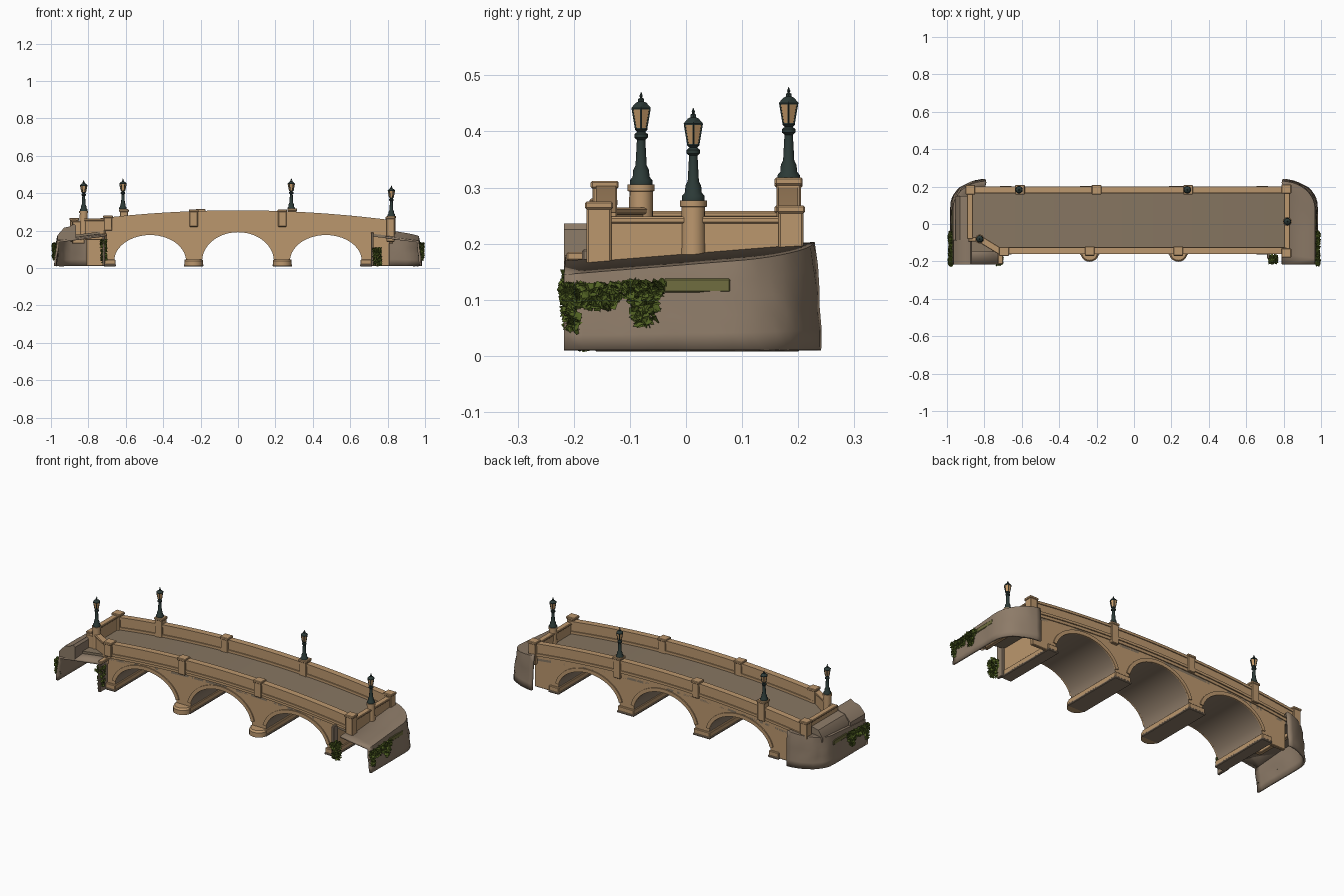
import bpy, bmesh, math, random
from mathutils import Vector, Matrix, Euler

if "Cube" in bpy.data.objects:
    bpy.data.objects.remove(bpy.data.objects["Cube"])
random.seed(4)

def mat(name, *rgb):
    m = bpy.data.materials.new(name)
    m.diffuse_color = (*rgb, 1)
    m.use_nodes = True
    m.node_tree.nodes["Principled BSDF"].inputs["Base Color"].default_value = m.diffuse_color
    return m

STONE = mat("tan stone", 0.50, 0.31, 0.155)
WORN = mat("weathered stone", 0.33, 0.20, 0.10)
ROCK = mat("grey brown rock", 0.27, 0.20, 0.14)
ROAD = mat("road", 0.24, 0.18, 0.12)
IVY = mat("ivy green", 0.085, 0.125, 0.017)
MOSS = mat("moss", 0.16, 0.155, 0.05)
IRON = mat("dark green iron", 0.025, 0.042, 0.038)
GLASS = mat("amber glass", 0.55, 0.32, 0.14)

def finish(bm, name, *mats, smooth=False, normals=True):
    if normals:
        bmesh.ops.recalc_face_normals(bm, faces=bm.faces)
    me = bpy.data.meshes.new(name)
    bm.to_mesh(me)
    bm.free()
    for m in mats:
        me.materials.append(m)
    ob = bpy.data.objects.new(name, me)
    bpy.context.collection.objects.link(ob)
    if smooth:
        bpy.context.view_layer.objects.active = ob
        ob.select_set(True)
        bpy.ops.object.shade_smooth_by_angle(angle=math.radians(40))
        ob.select_set(False)
    return ob

def box(name, x0, x1, y0, y1, z0, z1, m=STONE, rot=0):
    bm = bmesh.new()
    bmesh.ops.create_cube(bm, size=1)
    c = Vector(((x0 + x1) / 2, (y0 + y1) / 2, (z0 + z1) / 2))
    bm.transform(Matrix.Translation(c) @ Matrix.Rotation(rot, 4, 'Z') @ Matrix.Diagonal((x1 - x0, y1 - y0, z1 - z0, 1)))
    bmesh.ops.bevel(bm, geom=bm.edges[:], offset=0.003, segments=1, affect='EDGES')
    return finish(bm, name, m)

def strip(name, pairs, y0, y1, m=STONE, under=None):
    """Solid between a lower and an upper line in xz, extruded along y."""
    bm = bmesh.new()
    rows = [[bm.verts.new((p[0], y, p[1])) for p, y in ((b, y0), (t, y0), (t, y1), (b, y1))] for b, t in pairs]
    for a, b in zip(rows, rows[1:]):
        for i in range(4):
            f = bm.faces.new((a[i], a[(i + 1) % 4], b[(i + 1) % 4], b[i]))
            f.material_index = 1 if under and i == 3 else 0
    bm.faces.new(rows[0])
    bm.faces.new(rows[-1])
    return finish(bm, name, m, under or m, smooth=True)

def lathe(name, x, y, z, profile, n=12, m=IRON):
    bm = bmesh.new()
    rings = [[bm.verts.new((x + r * math.cos(2 * math.pi * i / n), y + r * math.sin(2 * math.pi * i / n), z + h))
              for i in range(n)] for r, h in profile]
    for a, b in zip(rings, rings[1:]):
        for i in range(n):
            bm.faces.new((a[i], a[(i + 1) % n], b[(i + 1) % n], b[i]))
    bm.faces.new(rings[0])
    bm.faces.new(rings[-1])
    return finish(bm, name, m, smooth=True)

def crest(x):
    return 0.308 - 0.078 * x * x

def band(name, x0, x1, y0, y1, lo, hi, m=STONE):
    xs = [x0 + (x1 - x0) * i / 32 for i in range(33)]
    return strip(name, [((x, crest(x) + lo), (x, crest(x) + hi)) for x in xs], y0, y1, m)

# arched bridge body with grey vault undersides
ARCHES = [(-0.47, 0.14), (0.0, 0.155), (0.47, 0.14)]
line = [(-0.71, 0.04)]
for cx, rise in ARCHES:
    for i in range(29):
        a = math.pi * (1 - i / 28)
        line.append((cx + 0.192 * math.cos(a), 0.036 + rise * math.sin(a)))
line.append((0.71, 0.04))
strip("bridge_body", [(p, (p[0], crest(p[0]) - 0.075)) for p in line], -0.148, 0.19, STONE, ROCK)

# arch rings on both faces
for cx, rise in ARCHES:
    ring = []
    for i in range(25):
        a = math.pi * (0.06 + 0.88 * i / 24)
        c, s = math.cos(a), math.sin(a)
        ring.append(((cx + 0.192 * c, 0.036 + rise * s), (cx + 0.212 * c, 0.036 + (rise + 0.02) * s)))
    for side, y0, y1 in (("front", -0.154, -0.146), ("back", 0.188, 0.196)):
        strip(side + "_arch_ring", ring, y0, y1)

# pier plinths, the two inner ones with round noses at the front
for x, w in ((-0.685, 0.03), (-0.237, 0.05), (0.237, 0.05), (0.685, 0.03)):
    box("pier_plinth", x - w, x + w, -0.16, 0.2, 0.01, 0.045)
    box("pier_footing", x - w - 0.003, x + w + 0.003, -0.163, 0.203, 0.008, 0.02, ROCK)
    if w > 0.04:
        lathe("pier_nose", x, -0.152, 0, [(0.05, 0.01), (0.05, 0.036), (0.042, 0.045)], 20, STONE)

# road, string courses and parapets
band("road_deck", -0.88, 0.82, -0.148, 0.19, -0.10, -0.072, ROAD)
for side, x0, x1, y0, y1 in (("front", -0.71, 0.82, -0.155, -0.13), ("back", -0.885, 0.83, 0.17, 0.195)):
    band(side + "_parapet", x0, x1, y0, y1, -0.085, -0.01)
    band(side + "_coping", x0, x1, y0 - 0.005, y1 + 0.005, -0.014, 0)
    band(side + "_string_course", x0, x1, y0 - 0.006, y1 + 0.006, -0.07, -0.056)
for x0, x1, y0, y1 in ((-0.71, 0.71, -0.151, -0.145), (-0.8, 0.8, 0.187, 0.193)):
    band("stained_course", x0, x1, y0, y1, -0.076, -0.068, WORN)

# end walls and the slanted corner wall
for name, x, y0, zt in (("right_end_wall", 0.8175, -0.15, 0.24), ("left_end_wall", -0.877, -0.08, 0.25)):
    box(name, x - 0.011, x + 0.011, y0, 0.19, 0.13, zt)
    box(name + "_coping", x - 0.016, x + 0.016, y0, 0.19, zt - 0.004, zt + 0.008)
box("left_link_wall", -0.885, -0.82, -0.094, -0.07, 0.13, 0.25)
box("corner_wall", -0.845, -0.695, -0.126, -0.1, 0.15, 0.255, STONE, -0.55)
box("corner_coping", -0.845, -0.695, -0.131, -0.095, 0.252, 0.264, STONE, -0.55)

# pillars and pilasters with caps
for x, y, z0, z1 in ((-0.2, 0.183, 0.22, 0.315), (-0.237, -0.145, 0.22, 0.312), (0.237, -0.145, 0.22, 0.312),
                     (-0.695, -0.147, 0.2, 0.28), (0.815, -0.155, 0.14, 0.275), (0.815, 0.187, 0.14, 0.268),
                     (-0.875, 0.183, 0.14, 0.268), (-0.61, 0.183, 0.2, 0.314), (0.29, 0.183, 0.2, 0.318)):
    w = 0.022
    box("pillar", x - w, x + w, y - 0.022, y + 0.022, z0, z1 - 0.008)
    box("pillar_cap", x - w - 0.004, x + w + 0.004, y - 0.025, y + 0.025, z1 - 0.014, z1)

# street lamps
def lamp(x, y, z):
    lathe("lamp_post", x, y, z, [(0.02, 0), (0.02, 0.008), (0.015, 0.014), (0.014, 0.026), (0.01, 0.034), (0.0075, 0.08),
                                 (0.012, 0.084), (0.012, 0.09), (0.007, 0.094), (0.011, 0.098), (0.011, 0.101)])
    lathe("lantern_glass", x, y, z, [(0.0105, 0.1), (0.0175, 0.135)], 6, GLASS)
    for i in range(6):
        a = i * math.pi / 3
        c, s = math.cos(a), math.sin(a)
        bm = bmesh.new()
        p, q = Vector((x + 0.011 * c, y + 0.011 * s, z + 0.1)), Vector((x + 0.018 * c, y + 0.018 * s, z + 0.136))
        bmesh.ops.create_cone(bm, segments=4, radius1=0.0018, radius2=0.0018, depth=(q - p).length, cap_ends=True)
        bm.transform(Matrix.Translation((p + q) / 2) @ (q - p).to_track_quat('Z', 'Y').to_matrix().to_4x4())
        finish(bm, "lantern_bar", IRON)
    lathe("lantern_roof", x, y, z, [(0.019, 0.134), (0.02, 0.137), (0.011, 0.146), (0.006, 0.148), (0.006, 0.153),
                                    (0.002, 0.155), (0.0035, 0.158), (0.0005, 0.165)], 6)

for x, y, z in ((-0.825, -0.08, 0.305), (-0.615, 0.183, 0.314), (0.285, 0.183, 0.314), (0.82, 0.013, 0.283)):
    lamp(x, y, z - 0.006 if x > 0.5 else z)
for x, y, z in ((-0.825, -0.08, 0.305), (0.82, 0.013, 0.277)):
    lathe("lamp_pedestal", x, y, 0, [(0.023, 0.15), (0.021, z - 0.012), (0.024, z - 0.011), (0.024, z)], 16, STONE)

# hollow abutments: sloping top and a rounded end wall
def abutment(name, s, inner):
    def top(x, y):
        return 0.197 - 0.13 * (abs(x) - 0.8) + 0.08 * (y - 0.22)
    path = [(0.963, -0.217 + 0.3 * i / 9) for i in range(10)]
    path += [(0.79 + 0.173 * math.cos(a), 0.083 + 0.142 * math.sin(a)) for a in (math.pi / 2 * i / 10 for i in range(1, 11))]
    bm = bmesh.new()
    cols = []
    for i, (x, y) in enumerate(path):
        col = []
        for k in range(6):
            t = k / 5
            j = random.uniform(-0.003, 0.003) if 0 < k < 5 else 0
            px, py = x + (0.014 * t + j) * (1 if i < 15 else 0.3), y + (0.01 * t + j if i > 9 else 0)
            zt = top(x, y)
            col.append(bm.verts.new((s * px, py, zt + (0.01 - zt) * t)))
        cols.append(col)
    for a, b in zip(cols, cols[1:]):
        for k in range(5):
            bm.faces.new((a[k], b[k], b[k + 1], a[k + 1]))
    rim = [c[0] for c in cols] + [bm.verts.new((s * x, y, top(x, y))) for x, y in inner]
    bmesh.ops.triangulate(bm, faces=[bm.faces.new(rim)])
    ob = finish(bm, name, ROCK, smooth=True)
    mod = ob.modifiers.new("thickness", 'SOLIDIFY')
    mod.thickness, mod.offset = 0.012, 0
    # back wall between the abutment and the last arch
    x0, x1 = sorted((s * 0.7, s * 0.81))
    box(name + "_back_wall", x0, x1, 0.172, 0.19, 0.01, 0.215)

abutment("right_abutment", 1, [(0.81, 0.18), (0.81, -0.15), (0.79, -0.16), (0.79, -0.215)])
abutment("left_abutment", -1, [(0.8, 0.18), (0.88, 0.18), (0.88, -0.08), (0.8, -0.1), (0.71, -0.15), (0.71, -0.215)])
# raised bank behind the left end wall
strip("left_bank", [((-0.965, 0.15), (-0.965, 0.175)), ((-0.93, 0.15), (-0.93, 0.215)), ((-0.9, 0.15), (-0.9, 0.222)),
                    ((-0.875, 0.15), (-0.875, 0.236)), ((-0.865, 0.15), (-0.865, 0.225))], -0.217, -0.085, ROCK)
strip("left_bank_rear", [((-0.955, 0.15), (-0.955, 0.175)), ((-0.93, 0.15), (-0.93, 0.213)),
                         ((-0.88, 0.15), (-0.88, 0.225))], -0.09, 0.15, ROCK)
# wing walls beside the outer piers
box("left_wing_wall", -0.725, -0.71, -0.213, -0.14, 0.01, 0.175, ROCK)
box("right_wing_wall", 0.71, 0.725, -0.185, -0.14, 0.01, 0.19, ROCK)
box("left_wing_cap", -0.727, -0.7, -0.213, -0.145, 0.17, 0.185)

# ivy: loose folded leaves that thin out towards the bottom
def ivy(name, x0, x1, y0, y1, z0, z1, n, m=IVY, size=0.009):
    bm = bmesh.new()
    for _ in range(n):
        t = random.random() ** 1.6
        mid, half = (y0 + y1) / 2, (y1 - y0) / 2 * (1 - 0.55 * t)
        c = Vector((random.uniform(x0, x1), mid + random.uniform(-half, half), z1 + (z0 - z1) * t))
        r = Euler([random.uniform(-1.2, 1.2) for _ in range(3)]).to_matrix()
        q = [bm.verts.new(c + r @ (Vector(v) * size * random.uniform(0.8, 1.3)))
             for v in ((0.3, -1, 0), (0, 0, 1), (0.3, 1, 0), (0, 0, -1))]
        bm.faces.new((q[0], q[1], q[3]))
        bm.faces.new((q[1], q[2], q[3]))
    finish(bm, name, m, normals=False)

for s in (1, -1):
    x0, x1 = sorted((s * 0.973, s * 0.99))
    ivy("wall_ivy_hanging", x0, x1, -0.222, -0.185, 0.045, 0.125, 170)
    ivy("wall_ivy_band", x0, x1, -0.225, -0.10, 0.085, 0.125, 200)
    ivy("wall_ivy_clump", x0, x1, -0.11, -0.04, 0.055, 0.13, 240)
    x0, x1 = sorted((s * 0.968, s * 0.976))
    box("moss_patch", x0, x1, -0.04, 0.08, 0.113, 0.138, MOSS).rotation_euler = (0, 0, 0)
ivy("right_wing_ivy", 0.722, 0.765, -0.213, -0.165, 0.015, 0.105, 220)
ivy("left_wing_ivy", -0.735, -0.704, -0.22, -0.17, 0.03, 0.15, 200)
